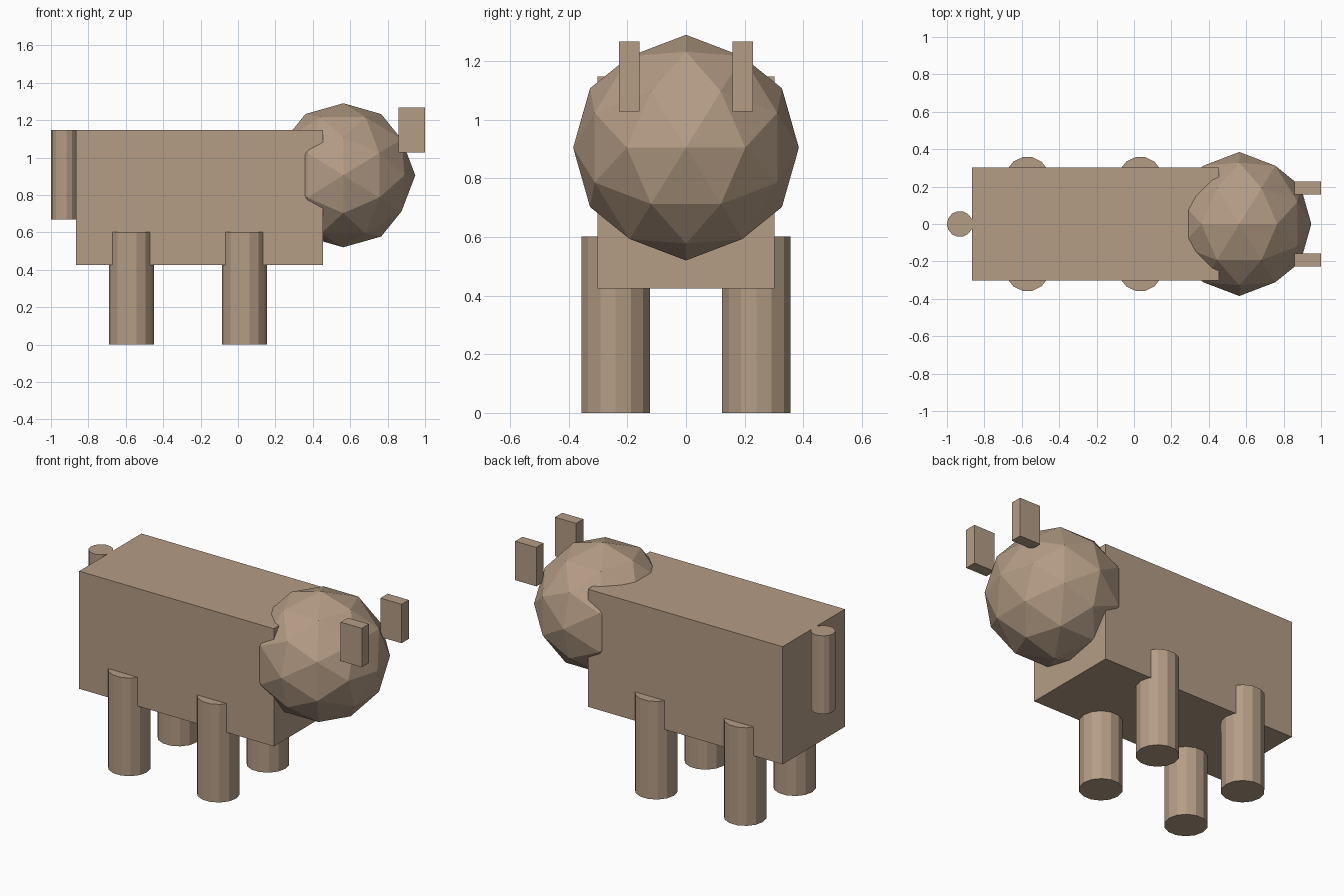
import bpy
import math

if "Cube" in bpy.data.objects:
    bpy.data.objects.remove(bpy.data.objects["Cube"])

tan = bpy.data.materials.new("warm tan")
tan.diffuse_color = (0.456, 0.333, 0.235, 1.0)
tan.use_nodes = True
tan.node_tree.nodes["Principled BSDF"].inputs["Base Color"].default_value = tan.diffuse_color


def finish(name):
    ob = bpy.context.object
    ob.name = name
    ob.data.name = name
    ob.data.materials.append(tan)
    return ob


def box(name, lo, hi):
    centre = [(a + b) / 2 for a, b in zip(lo, hi)]
    bpy.ops.mesh.primitive_cube_add(size=1, location=centre)
    ob = finish(name)
    ob.scale = [b - a for a, b in zip(lo, hi)]
    return ob


def post(name, x, y, radius, z0, z1):
    # 14-sided upright cylinder with a corner pointing along x
    bpy.ops.mesh.primitive_cylinder_add(
        vertices=14, radius=radius, depth=z1 - z0,
        location=(x, y, (z0 + z1) / 2), rotation=(0, 0, math.pi / 2))
    return finish(name)


# Body
box("body", (-0.867, -0.302, 0.425), (0.455, 0.302, 1.147))

# Head: low-poly ball turned so that a vertex lies on every axis
bpy.ops.mesh.primitive_ico_sphere_add(
    subdivisions=2, radius=0.385, location=(0.563, 0, 0.905),
    rotation=(0, -math.atan(1 / ((1 + math.sqrt(5)) / 2)), 0))
finish("head")

# Tail
post("tail", -0.931, 0, 0.069, 0.668, 1.147)

# Legs and ears, mirrored across the body
for side, s in (("right", -1), ("left", 1)):
    post("hind_leg_" + side, -0.57, s * 0.24, 0.12, 0, 0.602)
    post("front_leg_" + side, 0.034, s * 0.24, 0.12, 0, 0.602)
    y0, y1 = sorted((s * 0.158, s * 0.228))
    box("ear_" + side, (0.857, y0, 1.028), (1.0, y1, 1.267))
